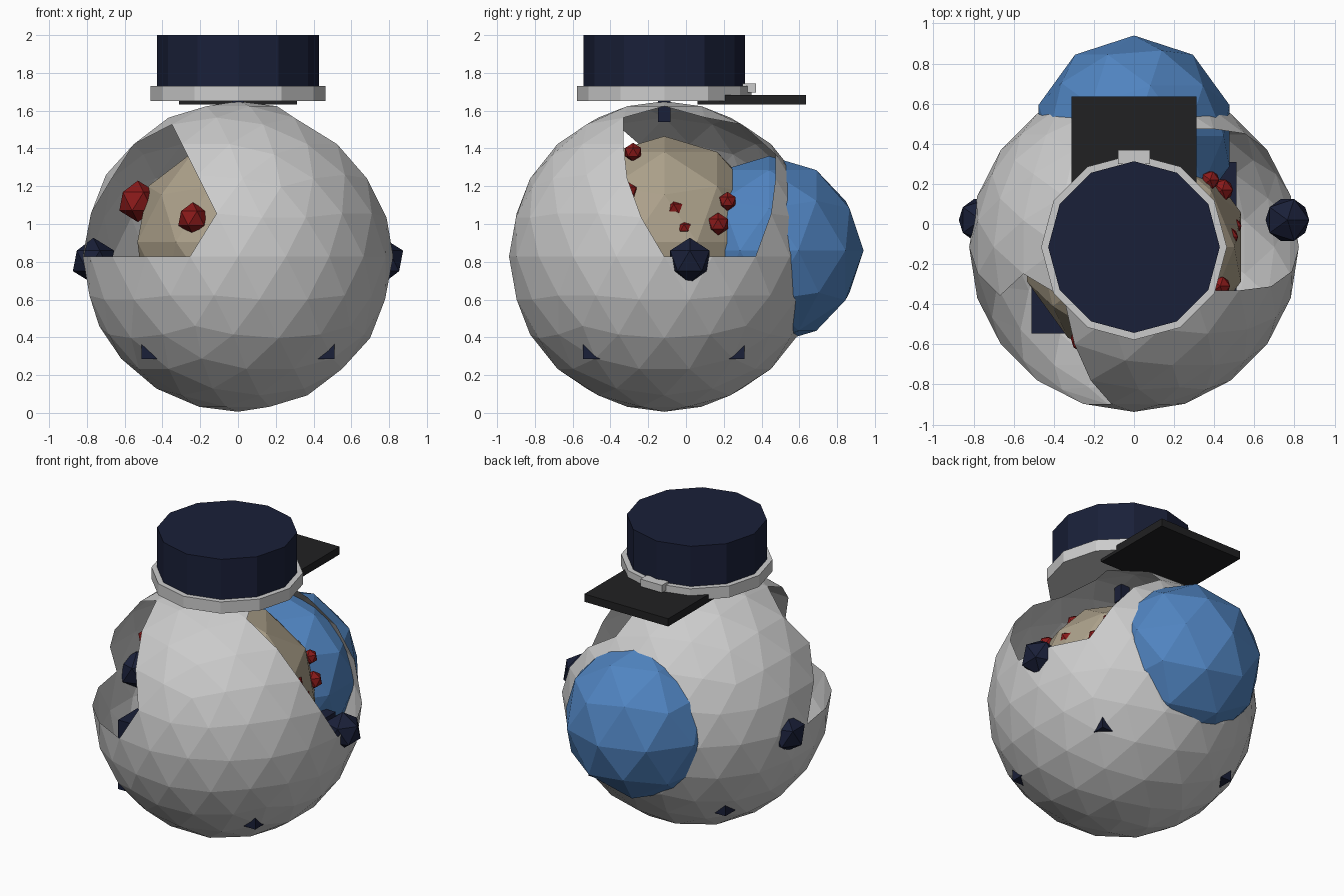
import bpy, bmesh
from mathutils import Vector

if "Cube" in bpy.data.objects:
    bpy.data.objects.remove(bpy.data.objects["Cube"])

CY = -0.115  # the body and hat share this axis


def material(name, rgb):
    m = bpy.data.materials.new(name)
    m.diffuse_color = (*rgb, 1)
    m.use_nodes = True
    m.node_tree.nodes["Principled BSDF"].inputs["Base Color"].default_value = m.diffuse_color
    return m


NAVY = material("navy", (0.01, 0.014, 0.04))
BLUE = material("blue", (0.08, 0.23, 0.53))
BEIGE = material("beige", (0.42, 0.36, 0.26))
RED = material("red", (0.25, 0.01, 0.01))
BLACK = material("black", (0.015, 0.015, 0.016))


def finish(name, bm, loc, mat=None):
    me = bpy.data.meshes.new(name)
    bm.to_mesh(me)
    bm.free()
    ob = bpy.data.objects.new(name, me)
    ob.location = loc
    if mat:
        me.materials.append(mat)
    bpy.context.collection.objects.link(ob)
    return ob


def ball(name, loc, r, sub, mat=None, removed=None):
    bm = bmesh.new()
    bmesh.ops.create_icosphere(bm, subdivisions=sub, radius=1)
    if removed:
        doomed = [f for f in bm.faces if removed(f.calc_center_median())]
        bmesh.ops.delete(bm, geom=doomed, context='FACES')
    bmesh.ops.scale(bm, vec=(r, r, r), verts=bm.verts)
    return finish(name, bm, loc, mat)


def box(name, lo, hi, mat=None):
    lo, hi = Vector(lo), Vector(hi)
    bm = bmesh.new()
    bmesh.ops.create_cube(bm, size=1)
    bmesh.ops.scale(bm, vec=hi - lo, verts=bm.verts)
    return finish(name, bm, (lo + hi) / 2, mat)


def drum(name, r, z0, z1, mat=None):
    bm = bmesh.new()
    bmesh.ops.create_cone(bm, cap_ends=True, segments=12, radius1=r, radius2=r, depth=z1 - z0)
    return finish(name, bm, (0, CY, (z0 + z1) / 2), mat)


# Openings in the upper half of the shell: front left and right side
def opening(c):
    if c.z < 0.01:
        return False
    front_left = 2 * c.x + c.z < -0.01 and -0.95 < c.y < -(0.1 + 0.14 * c.z)
    right_side = c.x > 0.26 and -(0.12 + 0.12 * c.z) < c.y < 0.66
    return front_left or right_side


# Faceted outer shell
ball("outer_shell", (0, CY, 0.828), 0.822, 3, None, opening)

# Inner balls
ball("inner_core", (0, CY, 0.905), 0.56, 2, BEIGE)
ball("back_ball", (0, 0.44, 0.86), 0.5, 2, BLUE)

# Small red lumps on the core
lumps = [(-0.53, -0.13, 1.12, 0.11), (-0.24, -0.57, 1.03, 0.085),
         (0.44, 0.17, 1.0, 0.06), (0.43, -0.31, 1.17, 0.055),
         (0.24, -0.28, 1.38, 0.05), (0.47, -0.065, 1.08, 0.055),
         (0.50, -0.01, 0.98, 0.04), (0.38, 0.22, 1.12, 0.05)]
for i, (x, y, z, r) in enumerate(lumps):
    ball(f"red_lump_{i + 1}", (x, y, z), r, 1, RED)

# Side knobs
for side, s in (("left", -1), ("right", 1)):
    ball(f"{side}_knob", (s * 0.765, 0.02, 0.805), 0.122, 1, NAVY)

# Inner block whose lower corners poke through the shell
box("inner_block", (-0.51, -0.545, 0.285), (0.51, 0.31, 0.75), NAVY)

# Hat
box("hat_peg", (-0.032, CY - 0.032, 1.54), (0.032, CY + 0.032, 1.7), NAVY)
drum("hat_crown", 0.428, 1.70, 2.0, NAVY)
drum("hat_band", 0.463, 1.652, 1.73)
box("hat_visor", (-0.312, 0.06, 1.632), (0.312, 0.635, 1.684), BLACK)
box("hat_badge", (-0.08, 0.30, 1.695), (0.08, 0.37, 1.745))
